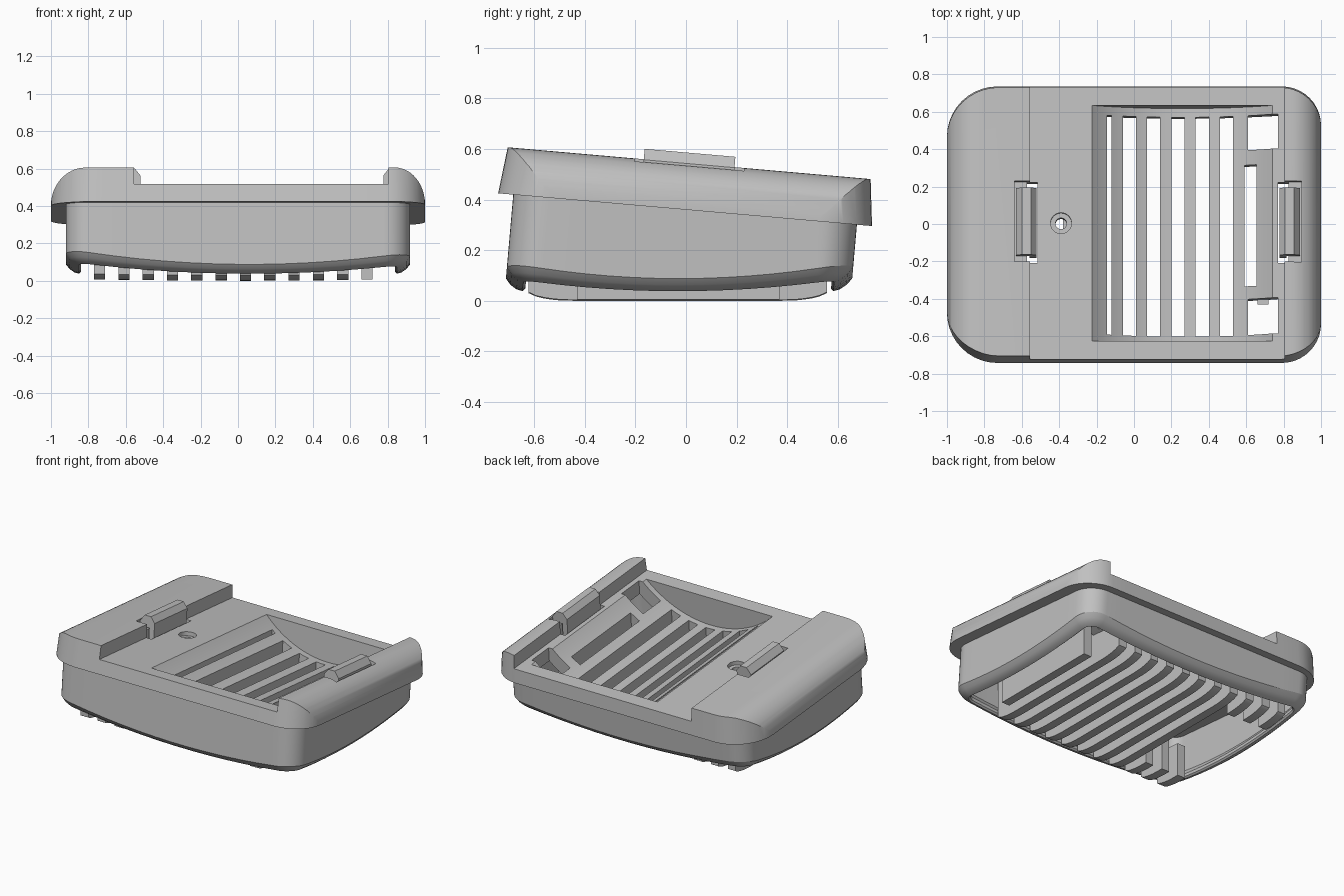
import bpy, bmesh, math
from mathutils import Matrix

if bpy.data.objects.get("Cube"):
    bpy.data.objects.remove(bpy.data.objects["Cube"])

grey = bpy.data.materials.new("plain grey")
grey.diffuse_color = (0.53, 0.53, 0.53, 1)
grey.use_nodes = True
grey.node_tree.nodes["Principled BSDF"].inputs["Base Color"].default_value = (0.53, 0.53, 0.53, 1)

SLOPE = math.radians(5)
TILT = Matrix.Rotation(-SLOPE, 4, 'X') @ Matrix.Translation((0, -0.035, -0.004))
DECK, RAISED, UNDER = 0.457, 0.547, 0.3625


def make(name, bm):
    bmesh.ops.recalc_face_normals(bm, faces=bm.faces)
    mesh = bpy.data.meshes.new(name)
    bm.to_mesh(mesh)
    bm.free()
    mesh.materials.append(grey)
    ob = bpy.data.objects.new(name, mesh)
    bpy.context.collection.objects.link(ob)
    return ob


def loft(name, loops, closed=False):
    """Bridge matching loops of points; cap both ends, or join last to first."""
    bm = bmesh.new()
    rings = [[bm.verts.new(p) for p in loop] for loop in loops]
    n = len(rings[0])
    pairs = list(zip(rings, rings[1:])) + ([(rings[-1], rings[0])] if closed else [])
    for a, b in pairs:
        for i in range(n):
            j = (i + 1) % n
            bm.faces.new((a[i], a[j], b[j], b[i]))
    if not closed:
        bm.faces.new(rings[0])
        bm.faces.new(rings[-1])
    return make(name, bm)


def box(name, x0, x1, y0, y1, z0, z1):
    return loft(name, [[(x0, y0, z), (x1, y0, z), (x1, y1, z), (x0, y1, z)] for z in (z0, z1)])


def extrude_y(name, profile, y0, y1):
    return loft(name, [[(x, y, z) for x, z in profile] for y in (y0, y1)])


def cylinder(name, x, y, r, z0, z1):
    ring = [(x + r * math.cos(i * math.tau / 32), y + r * math.sin(i * math.tau / 32)) for i in range(32)]
    return loft(name, [[(px, py, z) for px, py in ring] for z in (z0, z1)])


def outline(hx, hy, r_left, r_right, steps=10):
    """Rounded rectangle with subdivided sides."""
    pts = []
    for sx, sy, r, start in ((1, 1, r_right, 0), (-1, 1, r_left, 90), (-1, -1, r_left, 180), (1, -1, r_right, 270)):
        for i in range(steps + 1):
            a = math.radians(start + 90 * i / steps)
            pts.append((sx * (hx - r) + r * math.cos(a), sy * (hy - r) + r * math.sin(a)))
    full = []
    for i, p in enumerate(pts):
        q = pts[(i + 1) % len(pts)]
        full.append(p)
        if math.dist(p, q) > 0.3:
            full += [(p[0] + (q[0] - p[0]) * k / 12, p[1] + (q[1] - p[1]) * k / 12) for k in range(1, 12)]
    return full


def boolean(target, cutter, mode='DIFFERENCE'):
    mod = target.modifiers.new("cut", 'BOOLEAN')
    mod.object, mod.operation, mod.solver = cutter, mode, 'EXACT'
    bpy.context.view_layer.objects.active = target
    bpy.ops.object.modifier_apply(modifier=mod.name)


# Rim: drafted rounded plate trimmed to an end-on profile with rounded raised ends
rim = loft("rim", [[(x, y, z) for x, y in outline(1 - d * 0.2, 0.742 - d, 0.27, 0.21)]
                   for z, d in ((UNDER, 0), (0.6, 0.028))])


def quarter(cx, rx, sign):
    return [(cx + sign * rx * math.cos(a), 0.365 + (RAISED - 0.365) * math.sin(a))
            for a in (i * math.pi / 24 for i in range(13))]


profile = [(-1.02, 0.3)] + quarter(-0.82, 0.18, -1)
profile += [(-0.555, RAISED), (-0.555, DECK), (0.805, DECK), (0.805, RAISED)]
profile += quarter(0.84, 0.16, 1)[::-1] + [(1.02, 0.3)]
trim = extrude_y("trim", profile, -1, 1)
boolean(rim, trim, 'INTERSECT')

# Basin: curved shell under the deck, hollowed by a shallow cylindrical scoop
R, WALL, CX, CZ = 0.69, 0.09, 0.2575, 0.95


def arc(radius, half_angle):
    angles = [math.radians(half_angle * (i / 20 - 1)) for i in range(41)]
    return [(CX + radius * math.sin(a), CZ - radius * math.cos(a)) for a in angles]


basin = extrude_y("basin", arc(R + WALL, 47), -0.66, 0.66)
scoop = extrude_y("scoop_cutter", arc(R, 45.2), -0.632, 0.632)
cutters = [scoop]

# Drain slots between the slats
FIRST, PITCH, HALF = -0.09, 0.13, 0.03


def slot(x0, x1, y0, y1):
    cutters.append(box("slot_cutter", x0, x1, y0, y1, -1, 1))


slot(-0.145, FIRST - HALF, -0.592, 0.585)
for k in range(5):
    slot(FIRST + k * PITCH + HALF, FIRST + (k + 1) * PITCH - HALF, -0.592, 0.585)
slot(0.61, 0.77, 0.4, 0.585)
slot(0.61, 0.77, -0.592, -0.4)
slot(0.59, 0.655, -0.33, 0.32)

# Clip pockets, mirrored about the midpoint of the two clips
MIRROR = 0.255
for flip in (False, True):
    for x0, x1, z0 in ((-0.572, -0.515, -1), (-0.64, -0.565, 0.5)):
        if flip:
            x0, x1 = MIRROR - x1, MIRROR - x0
        cutters.append(box("pocket_cutter", x0, x1, -0.215, 0.218, z0, 1))

# Screw hole with a counterbore
cutters.append(cylinder("hole_cutter", -0.39, 0, 0.03, -1, 1))
cutters.append(cylinder("counterbore_cutter", -0.39, 0, 0.056, 0.43, 1))

for cutter in cutters:
    boolean(rim, cutter)
    boolean(basin, cutter)
for cutter in cutters + [trim]:
    bpy.data.objects.remove(cutter)


# Skirt: hollow wall with a creased, turned-in lower lip that dips at mid-side
def skirt_ring(inset, drop=None, z=None):
    ring = []
    for x, y in outline(0.92 - inset, 0.682 - inset, 0.13 - inset, 0.14 - inset):
        corner = ((x - 0.06) / 0.9) ** 2 * (y / 0.68) ** 2
        edge = 0.092 + 0.07 * corner + math.tan(SLOPE) * (y - 0.035)
        ring.append((x, y, z if z is not None else edge - drop))
    return ring


skirt = loft("skirt", [skirt_ring(0, z=0.375), skirt_ring(0, 0), skirt_ring(0.02, 0.025),
                       skirt_ring(0.045, 0.043), skirt_ring(0.07, 0.05), skirt_ring(0.08, 0.04),
                       skirt_ring(0.08, 0.02), skirt_ring(0.05, -0.02),
                       skirt_ring(0.05, z=0.375)], closed=True)

# Clips: bevelled hooks on upright posts
hook = [(-0.632, 0.51), (-0.632, 0.545), (-0.6, 0.588), (-0.552, 0.588), (-0.522, 0.55),
        (-0.522, 0.37), (-0.56, 0.37), (-0.56, 0.51)]
mirrored = [(MIRROR - x, z) for x, z in hook]
clips = [extrude_y("right_clip", hook, -0.18, 0.18), extrude_y("left_clip", mirrored, -0.18, 0.18)]

for ob in [rim, basin, skirt] + clips:
    ob.data.transform(TILT)


# Slats: level bars with upturned ends; outer ones are interrupted or short
def slat(name, x, y0, y1, top):
    def bottom(y):
        t = max(0, (abs(y + 0.033) - 0.42) / 0.18)
        return 0.012 * x * x + 0.045 * (1 - math.sqrt(max(0, 1 - t * t)))
    ys = [y0 + (y1 - y0) * i / 40 for i in range(41)]
    side = [(y, bottom(y)) for y in ys]
    side += [(y, top - math.tan(SLOPE) * y) for y in (y1, y0)]
    return loft(name, [[(px, y, z) for y, z in side] for px in (x - HALF, x + HALF)])


def shell_height(x):
    """Height just inside the underside of the basin shell, below the deck."""
    reach = min(abs(x - CX), 0.6)
    return min(CZ - math.sqrt((R + WALL) ** 2 - reach ** 2) + 0.03, 0.33)


slats = []
for k in range(-5, 7):
    x = FIRST + k * PITCH
    if k < -2:
        slats += [slat("slat_end", x, -0.623, -0.42, 0.2), slat("slat_end", x, 0.37, 0.557, 0.2)]
    elif k == 6:
        slats.append(slat("slat_short", x, -0.43, 0.37, shell_height(x)))
    else:
        slats.append(slat("slat", x, -0.623, 0.557, shell_height(x)))

# Smooth shading with sharp edges kept
bpy.ops.object.select_all(action='DESELECT')
for ob in [rim, basin, skirt] + clips + slats:
    ob.select_set(True)
bpy.context.view_layer.objects.active = rim
bpy.ops.object.shade_smooth_by_angle(angle=math.radians(30))
